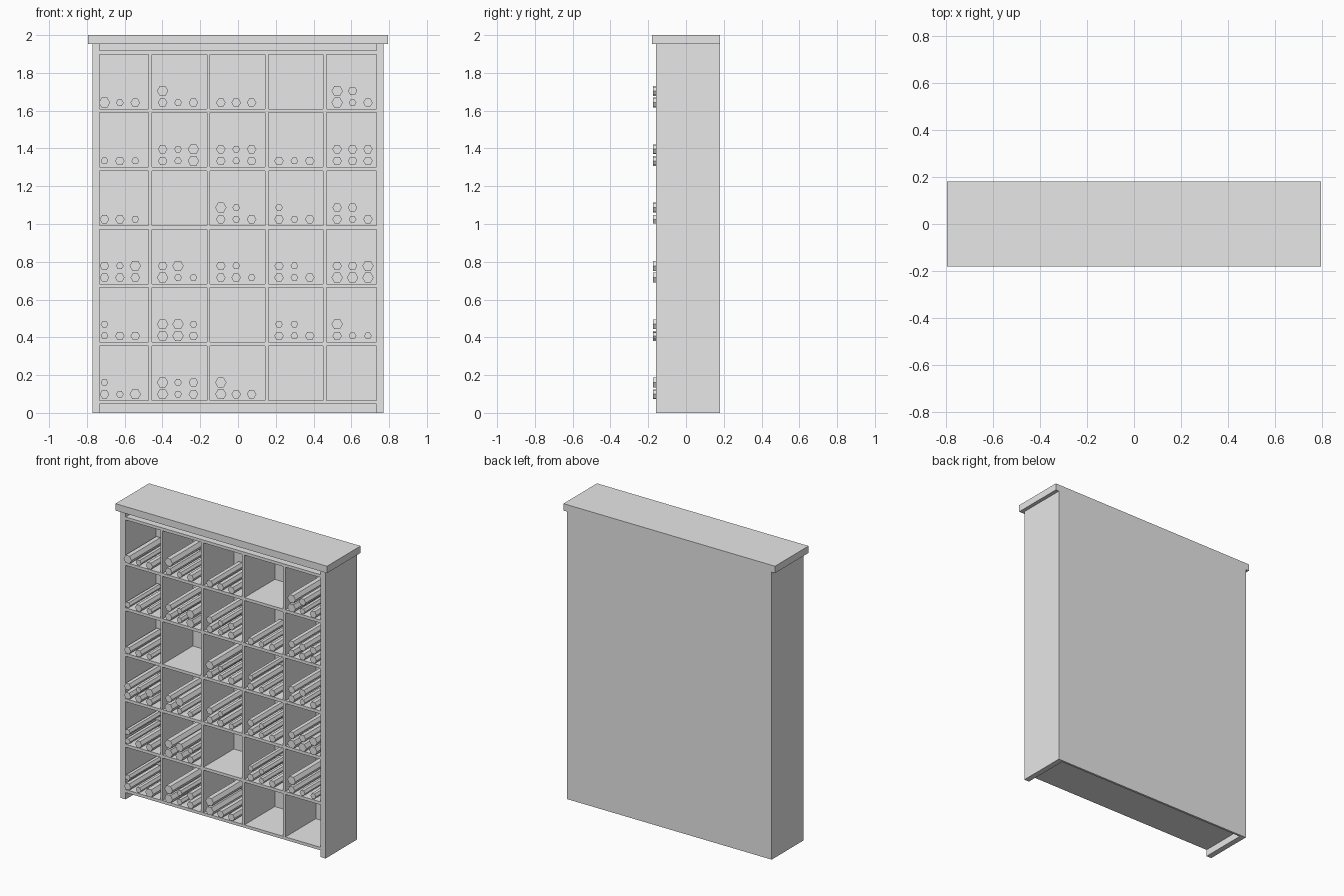
import bpy, bmesh, math
from mathutils import Matrix

if "Cube" in bpy.data.objects:
    bpy.data.objects.remove(bpy.data.objects["Cube"], do_unlink=True)

grey = bpy.data.materials.new("plain grey")
grey.use_nodes = True
grey.diffuse_color = (0.8, 0.8, 0.8, 1)
grey.node_tree.nodes["Principled BSDF"].inputs["Base Color"].default_value = (0.8, 0.8, 0.8, 1)


def add_object(name, mesh, location=(0, 0, 0)):
    ob = bpy.data.objects.new(name, mesh)
    ob.location = location
    bpy.context.collection.objects.link(ob)
    return ob


def finish(bm, name):
    mesh = bpy.data.meshes.new(name)
    bm.to_mesh(mesh)
    bm.free()
    mesh.materials.append(grey)
    return mesh


def box(name, x0, x1, y0, y1, z0, z1):
    bm = bmesh.new()
    centre = Matrix.Translation(((x0 + x1) / 2, (y0 + y1) / 2, (z0 + z1) / 2))
    size = Matrix.Diagonal((x1 - x0, y1 - y0, z1 - z0, 1))
    bmesh.ops.create_cube(bm, size=1, matrix=centre @ size)
    return add_object(name, finish(bm, name))


# Case dimensions
FRONT, BACK = -0.16, 0.18
HALF, INNER, BODY_TOP = 0.77, 0.732, 1.953
BAY, ROW, FLOOR, BOARD = 0.308, 0.3087, 0.056, 0.02

# Top slab, sides and back panel
box("top_slab", -0.795, 0.795, -0.18, BACK, BODY_TOP, 2)
box("left_side", INNER, HALF, FRONT, BACK, 0, BODY_TOP)
box("right_side", -HALF, -INNER, FRONT, BACK, 0, BODY_TOP)
box("back_panel", -INNER, INNER, BACK - 0.015, BACK, 0, BODY_TOP)

# Shelves, including the floor and ceiling of the grid
for i in range(7):
    z = FLOOR + ROW * i
    box("shelf", -INNER, INNER, FRONT, BACK - 0.015, z - BOARD / 2, z + BOARD / 2)

# Upright dividers
for i in range(4):
    x = BAY * (i - 1.5) - 0.002
    box("divider", x - 0.009, x + 0.009, FRONT + 0.001, BACK - 0.015, FLOOR, FLOOR + ROW * 6)

# Six-sided scroll rolls in three thicknesses
ROLL_FRONT, ROLL_BACK = -0.176, 0.155
rolls = {}
for key, radius in {"L": 0.030, "M": 0.025, "S": 0.020}.items():
    bm = bmesh.new()
    bmesh.ops.create_cone(bm, cap_ends=True, segments=6, radius1=radius, radius2=radius,
                          depth=ROLL_BACK - ROLL_FRONT,
                          matrix=Matrix.Rotation(math.pi / 2, 4, "X") @ Matrix.Rotation(math.pi / 6, 4, "Z"))
    # turn so that two sides lie flat
    if max(v.co.x for v in bm.verts) < radius * 0.95:
        bmesh.ops.rotate(bm, verts=bm.verts, matrix=Matrix.Rotation(math.pi / 6, 3, "Y"))
    rolls[key] = finish(bm, "scroll_" + key)

# Contents of each pigeonhole from the top row down: lower layer / upper layer
CONTENTS = [
    "LSM/ MSM/L MMM/ / LSM/LM",
    "SMS/ MSL/MSL MSM/MSM MSM/ MMM/MMM",
    "MMS/ / MSM/LS MSM/S MSM/MM",
    "MMM/MSL LSS/ML MMS/MS MSM/MS LLL/MML",
    "SMM/S LLM/LLS / MSM/SS MSS/L",
    "MSL/S LSM/LSM LMM/L / /",
]
for row, line in enumerate(CONTENTS):
    for bay, hole in enumerate(line.split()):
        for layer, sizes in enumerate(hole.split("/")):
            for slot, key in enumerate(sizes):
                x = -0.707 + BAY * bay + 0.0815 * slot
                z = 0.099 + ROW * (5 - row) + 0.062 * layer
                add_object("scroll", rolls[key], (x, (ROLL_FRONT + ROLL_BACK) / 2, z))
